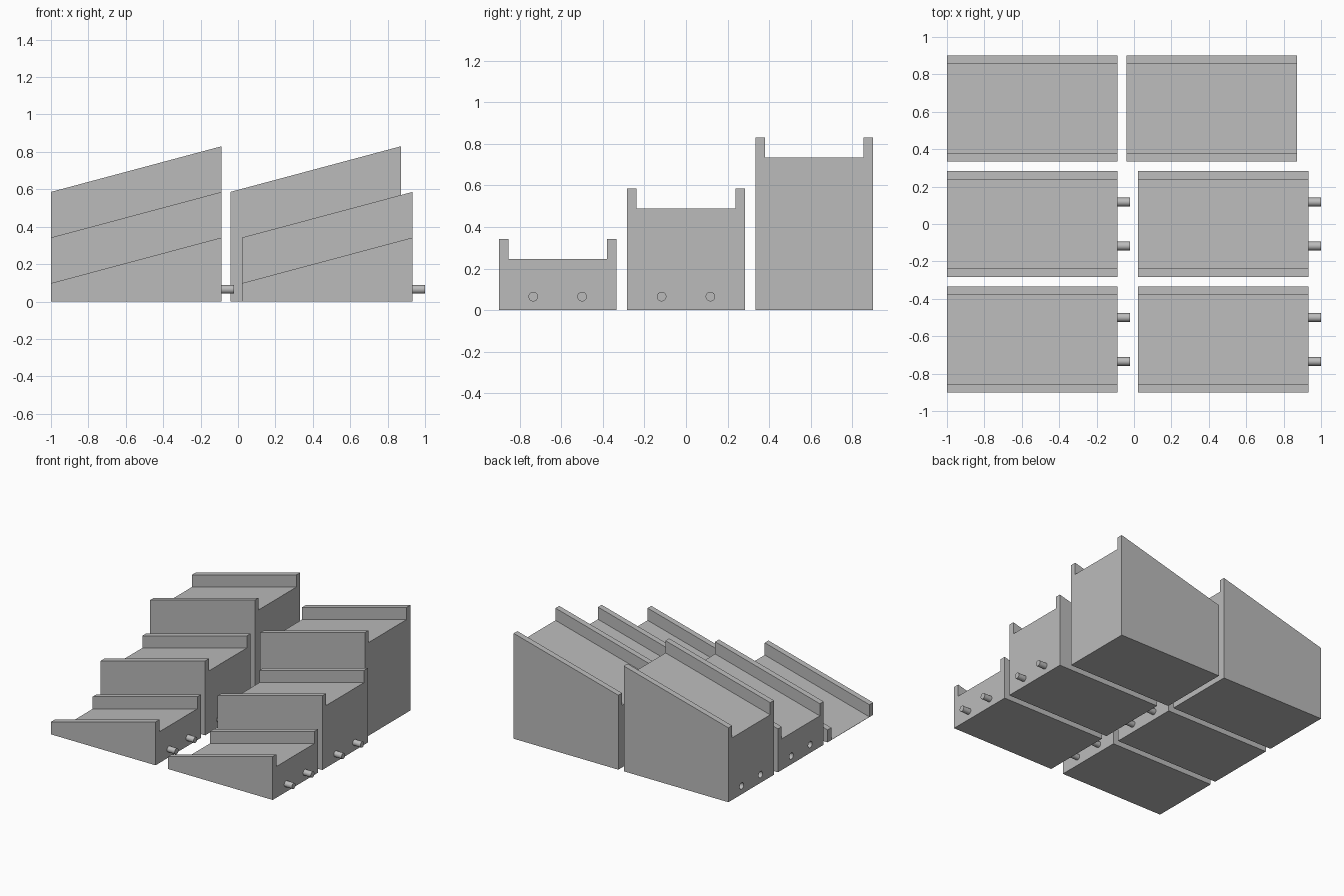
import bpy, bmesh, math

if "Cube" in bpy.data.objects:
    bpy.data.objects.remove(bpy.data.objects["Cube"])

LENGTH, HALF_W, WALL = 0.912, 0.283, 0.046   # block length, half width, rail width
STEP, RAIL_H = 0.244, 0.096                  # rise per ramp, rail height
PEG_Y, PEG_Z, PEG_LEN = 0.1175, 0.065, 0.067

grey = bpy.data.materials.new("grey_plastic")
grey.diffuse_color = (0.5, 0.5, 0.5, 1)
grey.use_nodes = True
grey.node_tree.nodes["Principled BSDF"].inputs["Base Color"].default_value = grey.diffuse_color


def cylinder_x(name, x0, x1, y, radius):
    """Round rod lying along x."""
    bpy.ops.mesh.primitive_cylinder_add(
        vertices=32, radius=radius, depth=x1 - x0,
        location=((x0 + x1) / 2, y, PEG_Z), rotation=(0, math.pi / 2, 0))
    rod = bpy.context.object
    rod.name = name
    rod.data.materials.append(grey)
    return rod


def ramp_block(name, x0, y, level):
    """Solid wedge with a rail along each side, lofted between two end profiles."""
    bm = bmesh.new()
    ends = []
    for x, floor in ((x0, level * STEP + 0.002), (x0 + LENGTH, (level + 1) * STEP + 0.002)):
        top, inner = floor + RAIL_H, HALF_W - WALL
        profile = [(-HALF_W, 0), (HALF_W, 0), (HALF_W, top), (inner, top),
                   (inner, floor), (-inner, floor), (-inner, top), (-HALF_W, top)]
        ends.append([bm.verts.new((x, y + py, pz)) for py, pz in profile])
    a, b = ends
    bm.faces.new(a)
    bm.faces.new(b)
    for i in range(8):
        j = (i + 1) % 8
        bm.faces.new((a[i], a[j], b[j], b[i]))
    bmesh.ops.recalc_face_normals(bm, faces=bm.faces)
    mesh = bpy.data.meshes.new(name)
    bm.to_mesh(mesh)
    bm.free()
    mesh.materials.append(grey)
    block = bpy.data.objects.new(name, mesh)
    bpy.context.collection.objects.link(block)
    return block


def drill(block, x0, y):
    """Peg socket in the low end of a block."""
    cutter = cylinder_x("socket_cutter", x0 - 0.05, x0 + PEG_LEN + 0.005, y, 0.025)
    mod = block.modifiers.new("socket", 'BOOLEAN')
    mod.operation, mod.solver, mod.object = 'DIFFERENCE', 'EXACT', cutter
    bpy.context.view_layer.objects.active = block
    bpy.ops.object.modifier_apply(modifier=mod.name)
    bpy.data.objects.remove(cutter)


# Two sets of three ramps: low, middle, high
for side, starts in (("left", (-1, -1, -1)), ("right", (0.021, 0.021, -0.041))):
    for level, size in enumerate(("low", "middle", "high")):
        x0, y = starts[level], (level - 1) * 0.6175
        block = ramp_block(f"{side}_{size}_ramp", x0, y, level)
        for dy in (-PEG_Y, PEG_Y):
            # sockets at the low end
            if level > 0:
                drill(block, x0, y + dy)
            # connecting pegs at the tall end
            if level < 2:
                end = x0 + LENGTH
                cylinder_x(f"{side}_{size}_peg", end, end + PEG_LEN, y + dy, 0.023)
                bpy.ops.object.shade_smooth_by_angle()
